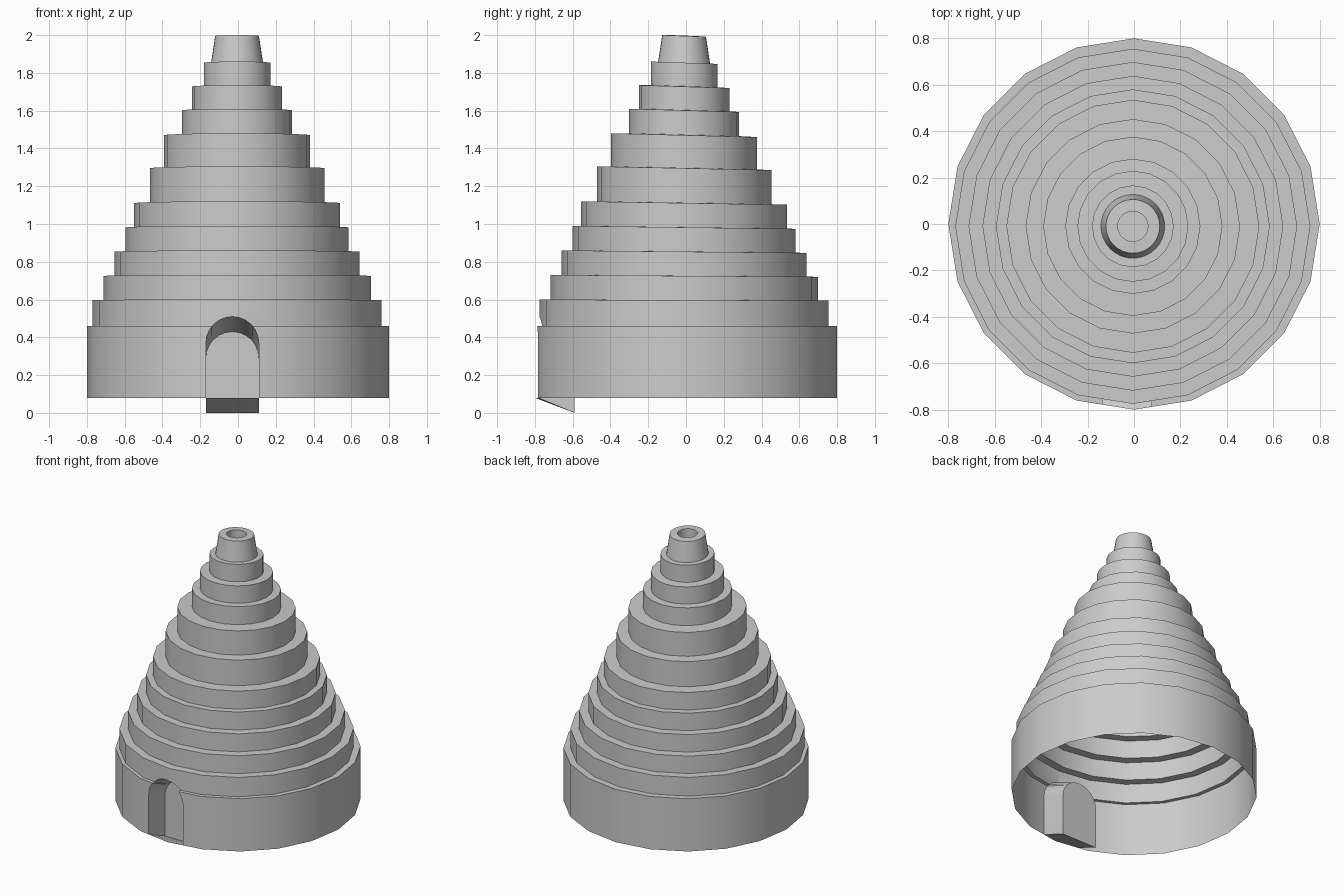
import bpy, bmesh, math

if "Cube" in bpy.data.objects:
    bpy.data.objects.remove(bpy.data.objects["Cube"])

# (top height, radius) of each tier, bottom to top
TIERS = [(0.46, 0.80), (0.60, 0.765), (0.73, 0.708), (0.86, 0.648), (0.99, 0.59),
         (1.12, 0.545), (1.305, 0.462), (1.48, 0.386), (1.61, 0.291),
         (1.735, 0.239), (1.86, 0.176)]
BASE = 0.08
DOOR_X, DOOR_R, DOOR_SPRING = -0.03, 0.14, 0.37


def to_object(bm, name):
    mesh = bpy.data.meshes.new(name)
    bm.to_mesh(mesh)
    bm.free()
    ob = bpy.data.objects.new(name, mesh)
    bpy.context.collection.objects.link(ob)
    return ob


def ring(bm, r, z, sides):
    # upper rings sit slightly off centre and lean backwards
    up = z > 0.461 or r < 0.79
    cx, cy = (-0.005, -0.01) if up else (0, 0)
    slope = 0.025 * max(0, z - 0.46)
    out = []
    for i in range(sides):
        a = 2 * math.pi * i / sides
        y = r * math.sin(a)
        out.append(bm.verts.new((cx + r * math.cos(a), cy + y, z - slope * (y + r))))
    return out


def loft(bm, profile, sides):
    rings = [ring(bm, r, z, sides) for r, z in profile]
    for a, b in zip(rings, rings[1:]):
        for i in range(sides):
            j = (i + 1) % sides
            bm.faces.new((a[i], a[j], b[j], b[i]))
    return rings


def smooth(ob, deg=30):
    bpy.ops.object.select_all(action='DESELECT')
    ob.select_set(True)
    bpy.context.view_layer.objects.active = ob
    bpy.ops.object.shade_smooth_by_angle(angle=math.radians(deg))


# stepped tower, closed for now so the doorway can be cut
profile, low = [], BASE
for top, r in TIERS:
    profile += [(r, low), (r, top)]
    low = top
bm = bmesh.new()
rings = loft(bm, profile, 20)
bm.faces.new(rings[0][::-1])
bm.faces.new(rings[-1])
tower = to_object(bm, "stepped_tower")

# arch outline shared by the cutter and the niche
ARCH = [(DOOR_X + DOOR_R * math.cos(math.pi * k / 12),
         DOOR_SPRING + DOOR_R * math.sin(math.pi * k / 12)) for k in range(13)]

# doorway cutter
bm = bmesh.new()
outline = ARCH + [(DOOR_X - DOOR_R, -0.1), (DOOR_X + DOOR_R, -0.1)]
f = bm.faces.new([bm.verts.new((x, -1, z)) for x, z in outline])
ext = bmesh.ops.extrude_face_region(bm, geom=[f])
for v in ext["geom"]:
    if isinstance(v, bmesh.types.BMVert):
        v.co.y = -0.4
bmesh.ops.recalc_face_normals(bm, faces=bm.faces[:])
cutter = to_object(bm, "door_cutter")
cutter.hide_render = True

mod = tower.modifiers.new("door", 'BOOLEAN')
mod.operation, mod.solver, mod.object = 'DIFFERENCE', 'EXACT', cutter
bpy.context.view_layer.objects.active = tower
bpy.ops.object.modifier_apply(modifier="door")
bpy.data.objects.remove(cutter)

# open the bottom and leave only a thin wall around the doorway
bm = bmesh.new()
bm.from_mesh(tower.data)
drop = []
for f in bm.faces:
    co = [v.co for v in f.verts]
    bottom = all(c.z < BASE + 0.001 for c in co)
    inner = (any(c.y > -0.5 for c in co)
             and all(abs(c.x - DOOR_X) < DOOR_R + 0.005 and c.z < 0.52 for c in co))
    if bottom or inner:
        drop.append(f)
bmesh.ops.delete(bm, geom=drop, context='FACES')
bm.to_mesh(tower.data)
bm.free()
smooth(tower)


# door niche: lining that slopes down and in from the wall opening
def wall_y(x, z):
    if z <= 0.46:
        return -0.8 + abs(x) * 0.158
    return -0.775 + abs(x + 0.005) * 0.158


half = math.sqrt(DOOR_R ** 2 - (0.46 - DOOR_SPRING) ** 2)
pts = [(x, wall_y(x, z), z) for x, z in ARCH]
x1, x2 = DOOR_X + half, DOOR_X - half
right = [p for p in pts if p[2] <= 0.46 and p[0] > DOOR_X]
crown = [p for p in pts if p[2] > 0.46]
left = [p for p in pts if p[2] <= 0.46 and p[0] < DOOR_X]
front = (right + [(x1, wall_y(x1, 0.46), 0.46), (x1, wall_y(x1, 0.461), 0.46)] + crown
         + [(x2, wall_y(x2, 0.461), 0.46), (x2, wall_y(x2, 0.46), 0.46)] + left)
front += [(x, wall_y(x, BASE), BASE) for x in (DOOR_X - DOOR_R, 0, DOOR_X + DOOR_R)]
bm = bmesh.new()
fv = [bm.verts.new(p) for p in front]
bv = [bm.verts.new((x, -0.59, z - 0.08)) for x, y, z in front]
n = len(fv)
for i in range(n):
    j = (i + 1) % n
    bm.faces.new((fv[i], fv[j], bv[j], bv[i]))
bmesh.ops.remove_doubles(bm, verts=bm.verts[:], dist=0.0001)
back = bm.faces.new([v for v in bv if v.is_valid])
bmesh.ops.recalc_face_normals(bm, faces=bm.faces[:])
back.normal_update()
if back.normal.y > 0:
    bmesh.ops.reverse_faces(bm, faces=bm.faces[:])
smooth(to_object(bm, "door_niche"))

# tapered chimney with a hollow top
bm = bmesh.new()
loft(bm, [(0.138, 1.855), (0.116, 2.0), (0.065, 2.0), (0.065, 1.86)], 32)
smooth(to_object(bm, "chimney"))
